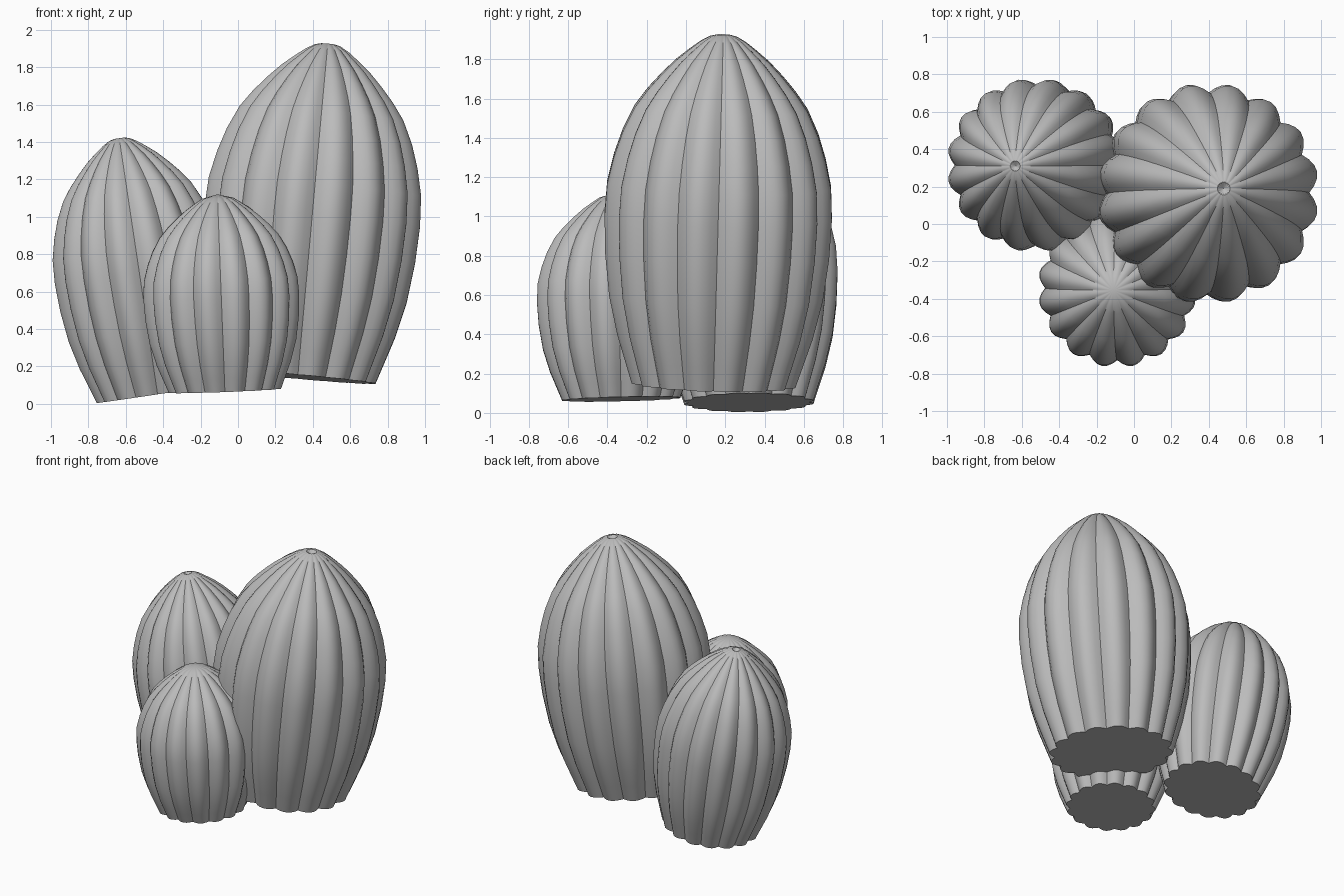
import bpy, bmesh, math
from mathutils import Vector

cube = bpy.data.objects.get("Cube")
if cube:
    bpy.data.objects.remove(cube)

grey = bpy.data.materials.new("matte_grey")
grey.use_nodes = True
COLOUR = (0.5, 0.5, 0.5, 1)
grey.diffuse_color = COLOUR
grey.node_tree.nodes["Principled BSDF"].inputs["Base Color"].default_value = COLOUR

RIBS, STEPS = 16, 6      # ribs per stem, segments per rib
DEPTH = 0.09             # groove depth relative to the stem radius

# Egg-shaped side profile as (radius, height), both relative
PROFILE = [(.72, 0), (.79, .07), (.86, .14), (.94, .25), (.985, .37), (1, .48),
           (.985, .57), (.93, .65), (.86, .72), (.76, .79), (.65, .84),
           (.53, .885), (.41, .925), (.3, .955), (.2, .98)]
PINCHED_TOP = [(.12, .995), (.06, 1)]


def rib_ring(bm, radius, z, depth):
    """Scalloped ring: round ribs meeting in sharp grooves."""
    count = RIBS * STEPS
    ring = []
    for i in range(count):
        a = 2 * math.pi * i / count
        r = radius * (1 - depth + depth * abs(math.sin(a * RIBS / 2)))
        ring.append(bm.verts.new((r * math.cos(a), r * math.sin(a), z)))
    return ring


def cactus(name, base, top, radius, flat_top=False):
    base, axis = Vector(base), Vector(top) - Vector(base)
    height = axis.length
    bm = bmesh.new()
    points = PROFILE + ([] if flat_top else PINCHED_TOP)
    rings = [rib_ring(bm, r * radius, t * height, DEPTH) for r, t in points]
    n = len(rings[0])
    for low, high in zip(rings, rings[1:]):
        for i in range(n):
            j = (i + 1) % n
            bm.faces.new((low[i], low[j], high[j], high[i]))
    # closed base, and a flat or dimpled crown
    bm.faces.new(rings[0][::-1])
    crown = bm.verts.new((0, 0, height * (1 if flat_top else .985)))
    for i in range(n):
        bm.faces.new((rings[-1][i], rings[-1][(i + 1) % n], crown))
    mesh = bpy.data.meshes.new(name)
    bm.to_mesh(mesh)
    bm.free()
    mesh.materials.append(grey)
    obj = bpy.data.objects.new(name, mesh)
    bpy.context.collection.objects.link(obj)
    # lean the stem along its axis
    obj.location = base
    obj.rotation_mode = 'QUATERNION'
    obj.rotation_quaternion = Vector((0, 0, 1)).rotation_difference(axis)
    bpy.ops.object.select_all(action='DESELECT')
    obj.select_set(True)
    bpy.context.view_layer.objects.active = obj
    bpy.ops.object.shade_smooth_by_angle(angle=math.radians(30))


cactus("tall_cactus", (.32, .14, .145), (.48, .19, 1.925), .59)
cactus("medium_cactus", (-.43, .32, .053), (-.635, .31, 1.42), .465)
cactus("small_cactus", (-.07, -.33, .07), (-.11, -.355, 1.12), .425, flat_top=True)
